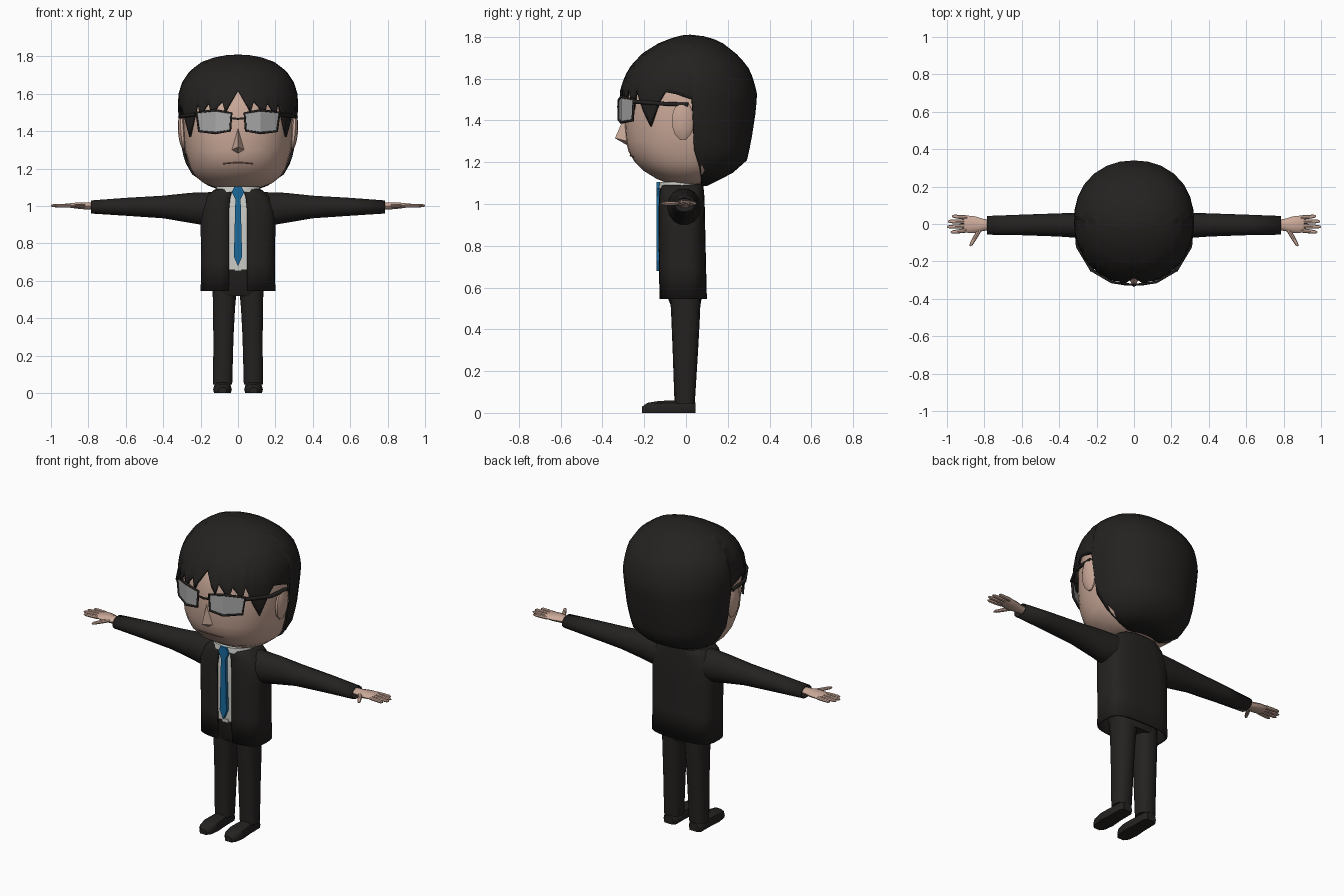
import bpy, bmesh, math
from mathutils import Vector

if "Cube" in bpy.data.objects:
    bpy.data.objects.remove(bpy.data.objects["Cube"])


def material(name, rgb):
    m = bpy.data.materials.new(name)
    m.diffuse_color = (*rgb, 1)
    m.use_nodes = True
    m.node_tree.nodes["Principled BSDF"].inputs["Base Color"].default_value = m.diffuse_color
    return m


BLACK = material("black", (.018, .016, .015))
SKIN = material("skin", (.6, .4, .32))
BLUE = material("blue", (.01, .14, .33))
WHITE = material("white", (.6, .6, .57))
LENS = material("lens", (.4, .4, .4))
LIP = material("lip", (.2, .1, .08))


def build(name, verts, faces, mat, mirror=False, thick=0, smooth=40):
    me = bpy.data.meshes.new(name)
    me.from_pydata([tuple(v) for v in verts], [], faces)
    bm = bmesh.new()
    bm.from_mesh(me)
    bmesh.ops.remove_doubles(bm, verts=bm.verts, dist=1e-5)
    bmesh.ops.recalc_face_normals(bm, faces=bm.faces)
    bm.to_mesh(me)
    bm.free()
    ob = bpy.data.objects.new(name, me)
    bpy.context.collection.objects.link(ob)
    me.materials.append(mat)
    if smooth:
        bpy.ops.object.select_all(action='DESELECT')
        bpy.context.view_layer.objects.active = ob
        ob.select_set(True)
        bpy.ops.object.shade_smooth_by_angle(angle=math.radians(smooth))
    if thick:
        s = ob.modifiers.new("thickness", 'SOLIDIFY')
        s.thickness, s.offset = thick, -1
    if mirror:
        ob.modifiers.new("mirror", 'MIRROR')
    return ob


def loft(name, rings, mat, closed=True, caps=(True, True), **kw):
    n = len(rings[0])
    verts = [p for r in rings for p in r]
    faces = []
    for i in range(len(rings) - 1):
        for j in range(n if closed else n - 1):
            k = (j + 1) % n
            faces.append((i*n + j, i*n + k, (i+1)*n + k, (i+1)*n + j))
    if caps[0]:
        faces.append(tuple(range(n)))
    if caps[1]:
        faces.append(tuple(range(len(verts) - n, len(verts))))
    return build(name, verts, faces, mat, **kw)


def spow(v, e):
    return math.copysign(abs(v) ** e, v)


def section(z, a, f, b, t, e=2.2, mid=.02, cx=0):
    """Point at angle t (0 = front) on an outline: half width a, front f, back b."""
    c = spow(math.cos(t), 2/e)
    return (cx + a*spow(math.sin(t), 2/e), mid + c*((mid - f) if c > 0 else (b - mid)) * -1, z)


def stack(table, n=24, e=2.2, mid=.02, lo=0, hi=360, cx=0):
    full = hi - lo == 360
    angles = [math.radians(lo + (hi-lo)*i/(n if full else n-1)) for i in range(n)]
    return [[section(z, a, f, b, t, e, mid, cx) for t in angles] for z, a, f, b in table]


def tube(name, stations, mat, n=10, **kw):
    """Elliptical tube along x: (x, y, z, half depth, half height)."""
    rings = [[(x, y + ry*math.cos(i*math.tau/n), z + rz*math.sin(i*math.tau/n))
              for i in range(n)] for x, y, z, ry, rz in stations]
    return loft(name, rings, mat, **kw)


def wire(name, pts, r, mat, cyclic=False, mirror=True):
    cu = bpy.data.curves.new(name, 'CURVE')
    cu.dimensions = '3D'
    cu.bevel_depth, cu.bevel_resolution, cu.use_fill_caps = r, 1, True
    sp = cu.splines.new('POLY')
    sp.points.add(len(pts) - 1)
    for p, q in zip(sp.points, pts):
        p.co = (*q, 1)
    sp.use_cyclic_u = cyclic
    ob = bpy.data.objects.new(name, cu)
    bpy.context.collection.objects.link(ob)
    cu.materials.append(mat)
    if mirror:
        ob.modifiers.new("mirror", 'MIRROR')


def interp(table, x):
    for p, q in zip(table, table[1:]):
        if p[0] <= x <= q[0]:
            k = (x - p[0]) / (q[0] - p[0])
            return [u + (v-u)*k for u, v in zip(p[1:], q[1:])]
    return table[0][1:] if x < table[0][0] else table[-1][1:]


# Head
loft("head", stack([(1.095, .11, -.08, .09), (1.12, .18, -.14, .13), (1.16, .23, -.205, .19),
                    (1.2, .255, -.245, .225), (1.25, .27, -.275, .25), (1.3, .285, -.287, .27),
                    (1.4, .295, -.295, .29), (1.5, .295, -.29, .3), (1.6, .28, -.27, .28),
                    (1.7, .21, -.19, .2)], n=32), SKIN)

# Nose and mouth
build("nose", [(0, -.34, 1.315), (-.035, -.28, 1.3), (.035, -.28, 1.3), (0, -.285, 1.44), (0, -.28, 1.28)],
      [(0, 1, 3), (0, 3, 2), (0, 2, 4), (0, 4, 1), (1, 4, 2, 3)], SKIN, smooth=0)
wire("mouth", [(0, -.266, 1.232), (.04, -.261, 1.23), (.08, -.25, 1.226)], .004, LIP)

# Ears
ear = []
for k in range(7):
    z = 1.305 + .17*k/6
    w = math.sqrt(max(.03, 1 - ((k - 3.3)/3.4)**2))
    ear.append([(.292 + .012*k/6 + .022*w*math.cos(t), -.015 + .055*w*math.sin(t), z)
                for t in [i*math.tau/10 for i in range(10)]])
loft("ear", ear, SKIN, mirror=True)

# Hair shell with a jagged fringe as its lower edge
hair_profile = [(1.085, .12, -.1, .1), (1.13, .215, -.17, .2), (1.2, .275, -.27, .29), (1.3, .3, -.31, .312),
                (1.45, .315, -.318, .335), (1.53, .322, -.322, .34), (1.6, .318, -.3, .322),
                (1.66, .3, -.265, .295), (1.72, .26, -.21, .24), (1.77, .195, -.13, .175),
                (1.795, .125, -.065, .12), (1.807, .06, -.02, .065), (1.81, .001, .019, .021)]
fringe = [(0, 1.62), (7, 1.54), (11, 1.5), (14, 1.56), (19, 1.53), (24, 1.47), (28, 1.55), (33, 1.52),
          (37, 1.45), (41, 1.55), (46, 1.49), (50, 1.44), (57, 1.37), (66, 1.49), (71, 1.535), (80, 1.525),
          (91, 1.5), (93, 1.26), (100, 1.17), (112, 1.11), (125, 1.09), (140, 1.085), (155, 1.085),
          (168, 1.085), (180, 1.085)]
edge = fringe + [(360 - a, z) for a, z in fringe[-2:0:-1]]
rows = []
ROWS = 18
for i in range(ROWS + 1):
    s = (i/ROWS) ** 1.6
    row = []
    for ang, zb in edge:
        z = 1.81 - (1.81 - zb)*s
        row.append(section(z, *interp(hair_profile, z), math.radians(ang), 2.15))
    rows.append(row)
loft("hair", rows, BLACK, caps=(True, False), thick=.012, smooth=50)

# Glasses
lens = [(.035, -.322, 1.497), (.12, -.31, 1.513), (.222, -.25, 1.5), (.208, -.255, 1.4),
        (.12, -.31, 1.39), (.042, -.322, 1.403)]
build("lens", lens, [(0, 1, 4, 5), (1, 2, 3, 4)], LENS, mirror=True, smooth=0)
wire("glasses_frame", lens, .007, BLACK, cyclic=True)
wire("glasses_bridge", [(0, -.325, 1.466), (.037, -.322, 1.47)], .006, BLACK)
wire("glasses_temple", [(.222, -.25, 1.49), (.3, -.12, 1.48), (.31, .01, 1.475)], .011, BLACK)

# Jacket body, open at the front
loft("jacket", stack([(.545, .2, -.127, .1), (.7, .197, -.13, .096), (.88, .2, -.132, .092),
                      (.98, .2, -.132, .09), (1.05, .17, -.128, .087), (1.085, .13, -.122, .083),
                      (1.097, .1, -.115, .07)], n=31, e=3.2, mid=-.015, lo=6, hi=354),
     BLACK, closed=False, caps=(False, False), thick=.012)

# Sleeves
tube("sleeve", [(.08, -.01, .99, .08, .09), (.18, -.01, .985, .08, .09), (.25, -.008, .99, .07, .083),
                (.4, -.005, .995, .062, .062), (.6, -.005, .996, .055, .049), (.785, -.007, .995, .05, .036)],
     BLACK, n=14, caps=(True, False), mirror=True, thick=.006)

# Shirt, collar and tie
loft("shirt", stack([(.66, .175, -.118, .08), (.9, .175, -.122, .075), (1.04, .14, -.118, .07),
                     (1.09, .1, -.105, .06)], e=3.2, mid=-.015), WHITE)
loft("collar", stack([(1.075, .12, -.132, .07), (1.105, .118, -.128, .075)], e=2.4, mid=-.02), WHITE)
half = [(.018, 1.105), (.033, 1.075), (.014, 1.035), (.022, .73), (.001, .68)]
outline = half + [(-x, z) for x, z in reversed(half)]
loft("tie", [[(x, y, z) for x, z in outline] for y in (-.12, -.14)], BLUE, smooth=0)

# Hips and buckle
loft("hips", stack([(.52, .12, -.075, .07), (.58, .14, -.1, .08), (.665, .16, -.112, .08)], e=2.8, mid=-.01), BLACK)
loft("buckle", [[(x, y, z) for x, z in ((-.02, .652), (.02, .652), (.02, .672), (-.02, .672))]
                for y in (-.1, -.122)], WHITE, smooth=0)

# Trouser legs
legs = [(.045, .052, -.055, .042, .082), (.3, .055, -.064, .058, .078), (.45, .06, -.07, .066, .075),
        (.6, .068, -.078, .072, .07)]
loft("trouser_leg", [stack([r[:4]], n=14, e=2.5, mid=-.005, cx=r[4])[0] for r in legs], BLACK, mirror=True)

# Shoes: cross-sections along y (y, half width, height)
shoe = []
for y, w, h in [(.046, .03, .048), (.03, .043, .055), (-.06, .044, .06), (-.13, .05, .057),
                (-.185, .042, .048), (-.21, .022, .03)]:
    shoe.append([(.083 + sx*w, y, h*k) for sx, k in
                 ((-.9, 0), (.9, 0), (1, .35), (.85, .8), (.4, 1), (-.4, 1), (-.85, .8), (-1, .35))])
loft("shoe", shoe, BLACK, mirror=True)

# Hands
tube("palm", [(.77, -.005, 1, .028, .02), (.805, -.005, 1, .032, .02), (.85, -.004, 1.002, .045, .018),
              (.89, -.001, 1.003, .046, .014), (.908, 0, 1.003, .042, .009)], SKIN, mirror=True)
fingers = {"index_finger": ((.895, -.034), (.98, -.044)), "middle_finger": ((.895, -.011), (1, -.015)),
           "ring_finger": ((.895, .012), (.995, .014)), "little_finger": ((.89, .034), (.972, .042)),
           "thumb": ((.825, -.03), (.876, -.118))}
for name, (p, q) in fingers.items():
    p, q = Vector((*p, 1.002)), Vector((*q, 1.002))
    side = (q - p).cross(Vector((0, 0, 1))).normalized()
    rings = []
    for k, r in ((0, .012), (.5, .011), (.88, .009), (1, .004)):
        rings.append([p.lerp(q, k) + side*r*math.cos(i*math.tau/8) + Vector((0, 0, .9*r*math.sin(i*math.tau/8)))
                      for i in range(8)])
    loft(name, rings, SKIN, mirror=True)
